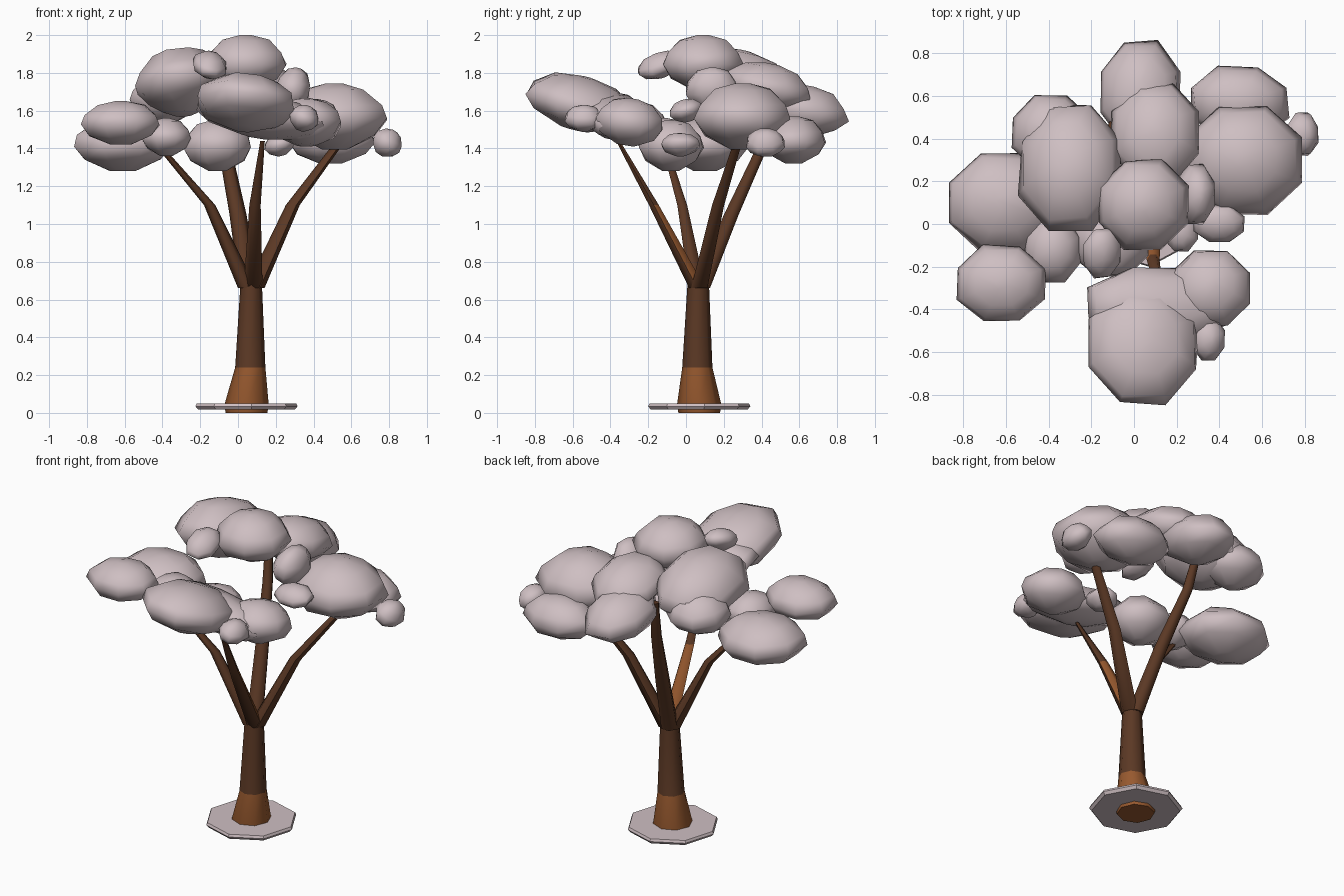
import bpy, bmesh, math, random
from mathutils import Matrix, Vector

if "Cube" in bpy.data.objects:
    bpy.data.objects.remove(bpy.data.objects["Cube"], do_unlink=True)
random.seed(4)


def material(name, color):
    m = bpy.data.materials.new(name)
    m.use_nodes = True
    m.diffuse_color = (*color, 1)
    m.node_tree.nodes["Principled BSDF"].inputs["Base Color"].default_value = (*color, 1)
    return m


PINK_GREY = material("pale_pink_grey", (0.62, 0.52, 0.54))
BROWN = material("dark_bark", (0.105, 0.04, 0.018))
ORANGE = material("warm_bark", (0.31, 0.1, 0.028))


def skin(name, rings, mats):
    """Join rings of points into a closed skin."""
    bm = bmesh.new()
    loops = [[bm.verts.new(p) for p in ring] for ring in rings]
    n = len(loops[0])
    for a, b in zip(loops, loops[1:]):
        for i in range(n):
            j = (i + 1) % n
            bm.faces.new((a[i], a[j], b[j], b[i]))
    bm.faces.new(loops[0][::-1])
    bm.faces.new(loops[-1])
    bmesh.ops.recalc_face_normals(bm, faces=bm.faces[:])
    me = bpy.data.meshes.new(name)
    bm.to_mesh(me)
    bm.free()
    for m in mats:
        me.materials.append(m)
    ob = bpy.data.objects.new(name, me)
    bpy.context.collection.objects.link(ob)
    return ob


def smooth(ob, angle):
    bpy.ops.object.select_all(action='DESELECT')
    ob.select_set(True)
    bpy.context.view_layer.objects.active = ob
    bpy.ops.object.shade_smooth_by_angle(angle=math.radians(angle))


def tube(name, path, sides):
    """Tapered bark tube; each path entry is x, y, z, radius."""
    rings = []
    for x, y, z, r in path:
        rings.append([Vector((x + r * math.cos(t), y + r * math.sin(t), z))
                      for t in (math.tau * i / sides for i in range(sides))])
    return skin(name, rings, [BROWN, ORANGE])


# Trunk with a warm flared foot
trunk = tube("trunk", [(.045, .07, .0, .11), (.045, .07, .04, .118), (.065, .06, .24, .08),
                       (.07, .065, .7, .056)], 8)
for p in trunk.data.polygons:
    p.material_index = int(p.center.z < .22)
smooth(trunk, 60)

# Branches
branches = {
    "left_branch": [(.09, .07, .66, .05), (.29, .17, 1.1, .037), (.55, .28, 1.45, .025)],
    "right_branch": [(.05, .06, .66, .05), (-.15, -.02, 1.1, .03), (-.44, -.12, 1.44, .016)],
    "back_branch": [(.06, .08, .66, .054), (.0, .24, 1.05, .045), (-.07, .4, 1.4, .034),
                    (-.1, .46, 1.65, .025)],
    "front_branch": [(.08, .06, .66, .05), (.09, -.17, 1.1, .03), (.13, -.36, 1.44, .012)],
}
for name, path in branches.items():
    ob = tube(name, path, 6)
    if name == "front_branch":
        for p in ob.data.polygons:
            p.material_index = int(p.normal.y > -.1 and p.center.z < 1.1)
    smooth(ob, 65)

# Ground disc
disc_rings = []
for z, r in ((.018, .258), (.035, .272), (.05, .265)):
    disc_rings.append([(.045 + r * math.cos(t), .07 + r * math.sin(t), z)
                       for t in (math.tau * i / 8 + .1 for i in range(8))])
smooth(skin("ground_disc", disc_rings, [PINK_GREY]), 30)

# Foliage clump outline: radius, height
CLUMP = [(.25, -1), (.78, -.58), (1, -.08), (.9, .36), (.58, .82), (.15, 1)]


def clump(name, center, size, tilt_x=0, tilt_y=0, wobble=.04):
    turn = Matrix.Rotation(math.radians(tilt_x), 3, 'X') @ Matrix.Rotation(math.radians(tilt_y), 3, 'Y')
    reach = 1 / math.cos(math.pi / 8)
    rings = []
    for r, h in CLUMP:
        ring = []
        for i in range(8):
            t = math.tau * (i + .5) / 8
            k = r * reach * (1 + random.uniform(-wobble, wobble))
            dz = 0 if abs(h) == 1 else random.uniform(-wobble, wobble)
            v = Vector((size[0] * k * math.cos(t), size[1] * k * math.sin(t), size[2] * (h + dz)))
            ring.append(turn @ v + Vector(center))
        rings.append(ring)
    ob = skin(name, rings, [PINK_GREY])
    for p in ob.data.polygons:
        p.use_smooth = True


# Crown clumps: centre, half sizes, tilts
clump("left_foliage", (.51, .3, 1.57), (.27, .25, .175))
clump("left_back_foliage", (.49, .57, 1.445), (.23, .17, .125))
clump("left_side_tuft", (.79, .42, 1.43), (.08, .1, .075), 0, 35)
clump("left_inner_foliage", (.29, .14, 1.71), (.09, .14, .12), 0, 15)
clump("left_front_tuft", (.4, .0, 1.6), (.12, .09, .06), 15)
clump("low_inner_tuft", (.22, -.03, 1.42), (.08, .1, .06), 0, -15)
clump("back_foliage", (.03, .62, 1.6), (.19, .24, .135), -10)
clump("back_top_foliage", (.1, .43, 1.72), (.2, .24, .13), -12)
clump("top_foliage", (.04, .09, 1.855), (.21, .21, .145))
clump("right_top_foliage", (-.3, .27, 1.75), (.24, .3, .17), -13, -8)
clump("right_back_foliage", (-.39, .43, 1.66), (.18, .17, .13), -6)
clump("top_front_tuft", (-.15, -.14, 1.84), (.09, .12, .065), 20, 15)
clump("front_foliage", (.04, -.56, 1.64), (.26, .29, .14), -14, 6)
clump("front_middle_foliage", (.12, -.38, 1.57), (.35, .18, .11), -14, 10)
clump("front_left_foliage", (.36, -.3, 1.54), (.19, .18, .125), -10)
clump("front_left_tuft", (.35, -.54, 1.56), (.08, .1, .07), 0, 20)
clump("right_foliage", (-.61, .1, 1.42), (.26, .23, .14))
clump("right_front_foliage", (-.62, -.28, 1.535), (.21, .18, .115))
clump("right_inner_foliage", (-.38, -.12, 1.46), (.13, .15, .1))
clump("low_centre_foliage", (-.11, -.08, 1.415), (.18, .17, .135))
